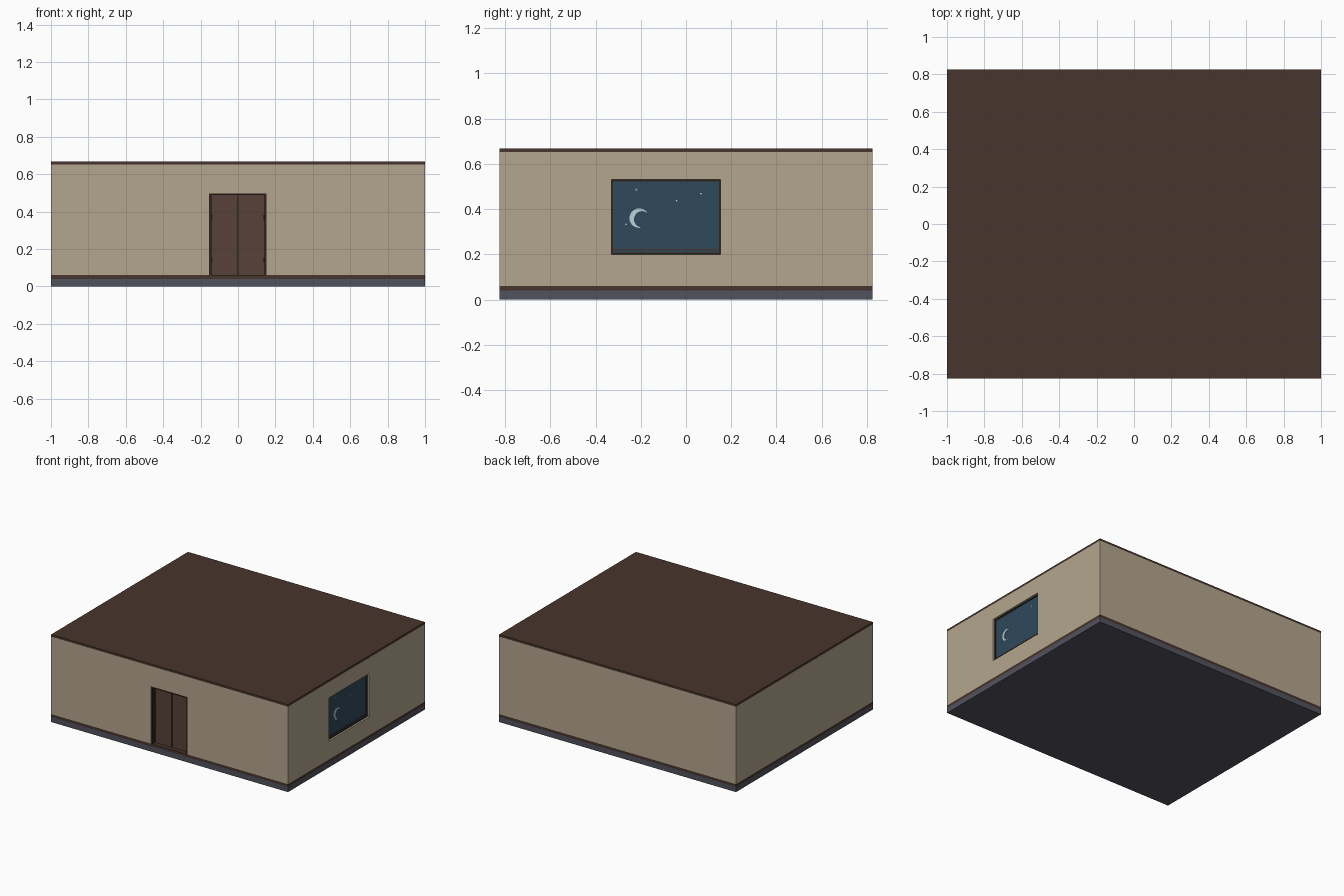
import bpy, bmesh, math
from mathutils import Vector

if "Cube" in bpy.data.objects:
    bpy.data.objects.remove(bpy.data.objects["Cube"])

HX, HY, T = 1.0, 0.825, 0.04      # half sizes and wall thickness


def material(name, r, g, b):
    m = bpy.data.materials.new(name)
    m.diffuse_color = (r, g, b, 1)
    m.use_nodes = True
    m.node_tree.nodes["Principled BSDF"].inputs["Base Color"].default_value = m.diffuse_color
    return m


PLASTER = material("plaster", 0.45, 0.38, 0.27)
WOOD = material("dark_wood", 0.065, 0.035, 0.026)
DOOR = material("door_wood", 0.095, 0.053, 0.040)
FRAME = material("frame_wood", 0.030, 0.018, 0.013)
STONE = material("slate", 0.085, 0.085, 0.115)
SKY = material("night_sky", 0.028, 0.068, 0.105)
MOON = material("moonlight", 0.50, 0.65, 0.72)


def finish(name, bm, mat):
    bmesh.ops.recalc_face_normals(bm, faces=bm.faces)
    me = bpy.data.meshes.new(name)
    bm.to_mesh(me)
    bm.free()
    ob = bpy.data.objects.new(name, me)
    bpy.context.collection.objects.link(ob)
    if mat:
        me.materials.append(mat)
    return ob


def box(name, x, y, z, mat=None):
    """Box from (min, max) ranges."""
    bm = bmesh.new()
    bmesh.ops.create_cube(bm, size=1)
    for v in bm.verts:
        v.co = Vector([(a + b) / 2 + c * (b - a) for (a, b), c in zip((x, y, z), v.co)])
    return finish(name, bm, mat)


def cut(ob, *cutters):
    for c in cutters:
        c.hide_render = True
        m = ob.modifiers.new("cut", 'BOOLEAN')
        m.operation, m.solver, m.object = 'DIFFERENCE', 'EXACT', c
        bpy.context.view_layer.objects.active = ob
        bpy.ops.object.modifier_apply(modifier=m.name)
        bpy.data.objects.remove(c)


def wall_shape(name, points, x0, x1, mat):
    """Outline in (y, z) extruded along x."""
    bm = bmesh.new()
    f = bm.faces.new([bm.verts.new((x0, y, z)) for y, z in points])
    ext = bmesh.ops.extrude_face_region(bm, geom=[f])["geom"]
    bmesh.ops.translate(bm, vec=(x1 - x0, 0, 0),
                        verts=[v for v in ext if isinstance(v, bmesh.types.BMVert)])
    return finish(name, bm, mat)


# Floor slab and roof
box("floor_slab", (-HX, HX), (-HY, HY), (0, 0.04), STONE)
box("roof", (-HX, HX), (-HY, HY), (0.652, 0.668), WOOD)


# Skirting band and walls are hollow rings
def ring(name, z0, z1, mat):
    ob = box(name, (-HX, HX), (-HY, HY), (z0, z1), mat)
    cut(ob, box("room_cutter", (-HX + T, HX - T), (-HY + T, HY - T), (z0 - 0.1, z1 + 0.1)))
    return ob


ring("skirting", 0.04, 0.06, WOOD)
walls = ring("walls", 0.06, 0.652, PLASTER)

# Door and window openings
DX0, DX1, DTOP = -0.155, 0.153, 0.498
WY0, WY1, WZ0, WZ1 = -0.33, 0.152, 0.20, 0.53
cut(walls,
    box("door_cutter", (DX0, DX1), (-HY - 0.1, -HY + 0.1), (0, DTOP)),
    box("window_cutter", (HX - 0.1, HX + 0.1), (WY0, WY1), (WZ0, WZ1)))

# Door frame
FY = (-HY + 0.001, -HY + T)
box("door_jamb_left", (DX0, DX0 + 0.012), FY, (0.06, DTOP), FRAME)
box("door_jamb_right", (DX1 - 0.012, DX1), FY, (0.06, DTOP), FRAME)
box("door_lintel", (DX0 + 0.012, DX1 - 0.012), FY, (DTOP - 0.010, DTOP), FRAME)

# Double door leaves, centre seam and hinges
LY = (-HY + 0.033, -HY + 0.048)
box("door_leaf_left", (DX0 + 0.012, -0.006), LY, (0.06, DTOP - 0.010), DOOR)
box("door_leaf_right", (0.004, DX1 - 0.012), LY, (0.06, DTOP - 0.010), DOOR)
box("door_seam", (-0.006, 0.004), (-HY + 0.037, -HY + 0.046), (0.06, DTOP - 0.010), FRAME)
for side, x in (("left", DX0 + 0.015), ("right", DX1 - 0.015)):
    for level, z in (("lower", 0.14), ("upper", 0.37)):
        box(f"hinge_{side}_{level}", (x - 0.004, x + 0.004),
            (-HY + 0.028, -HY + 0.036), (z - 0.012, z + 0.012), FRAME)

# Window sky pane, thin frame and sill
WX = HX - 0.02
box("sky_pane", (WX - 0.015, WX), (WY0, WY1), (WZ0, WZ1), SKY)
FX = (WX, WX + 0.006)
box("window_frame_front", FX, (WY0, WY0 + 0.007), (WZ0, WZ1), FRAME)
box("window_frame_back", FX, (WY1 - 0.007, WY1), (WZ0, WZ1), FRAME)
box("window_frame_top", FX, (WY0 + 0.007, WY1 - 0.007), (WZ1 - 0.007, WZ1), FRAME)
box("window_frame_bottom", FX, (WY0 + 0.007, WY1 - 0.007), (WZ0, WZ0 + 0.007), FRAME)
box("window_rail", (WX, WX + 0.004), (WY0 + 0.007, WY1 - 0.007),
    (WZ0 + 0.017, WZ0 + 0.023), WOOD)

# Crescent moon: outer arc and offset inner arc between two horns
R, cy, cz, tilt = 0.043, -0.207, 0.36, math.radians(-22)
open_half, n = math.radians(52), 20
outline = []
for i in range(n + 1):
    a = open_half + (2 * math.pi - 2 * open_half) * i / n
    outline.append((R * math.cos(a), R * math.sin(a)))
hx, hy = outline[0]
off = 0.014
r2, a2 = math.hypot(hx - off, hy), math.atan2(hy, hx - off)
for i in range(1, n):
    a = 2 * math.pi - a2 - (2 * math.pi - 2 * a2) * i / n
    outline.append((off + r2 * math.cos(a), r2 * math.sin(a)))
c, s = math.cos(tilt), math.sin(tilt)
wall_shape("crescent_moon", [(cy + u * c - v * s, cz + u * s + v * c) for u, v in outline],
           WX, WX + 0.003, MOON)

# Stars
for i, (y, z) in enumerate([(-0.22, 0.485), (-0.042, 0.436), (0.067, 0.468), (-0.265, 0.333)]):
    wall_shape(f"star_{i + 1}", [(y - 0.005, z), (y, z - 0.004), (y + 0.005, z), (y, z + 0.004)],
               WX, WX + 0.003, MOON)
